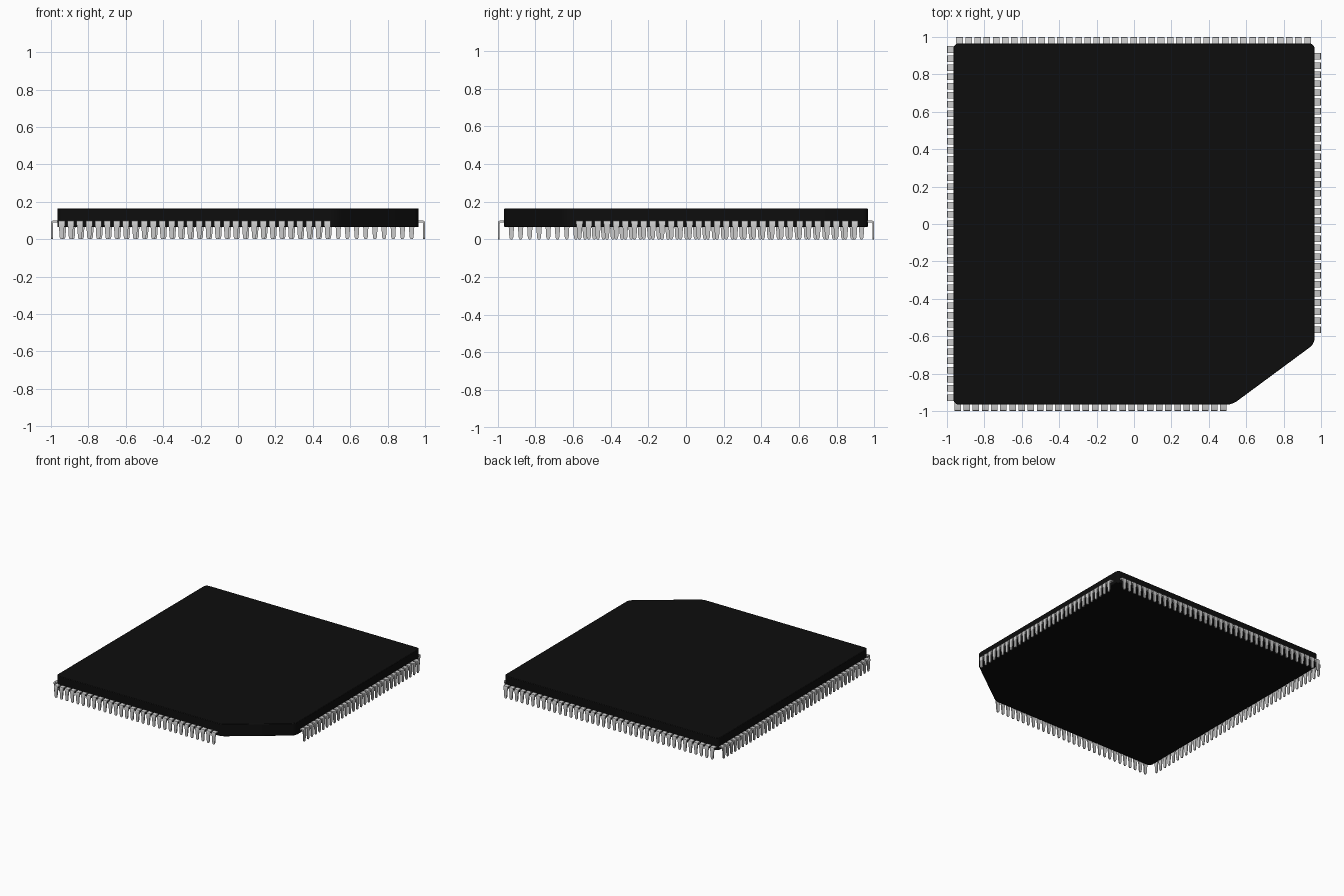
import bpy, bmesh, math
from mathutils import Matrix, Vector

if "Cube" in bpy.data.objects:
    bpy.data.objects.remove(bpy.data.objects["Cube"])


def finish(bm, name, mat=None):
    bmesh.ops.recalc_face_normals(bm, faces=bm.faces)
    me = bpy.data.meshes.new(name)
    bm.to_mesh(me)
    bm.free()
    ob = bpy.data.objects.new(name, me)
    bpy.context.collection.objects.link(ob)
    if mat:
        me.materials.append(mat)
    bpy.context.view_layer.objects.active = ob
    ob.select_set(True)
    bpy.ops.object.shade_smooth_by_angle(angle=math.radians(35))
    ob.select_set(False)
    return ob


black = bpy.data.materials.new("black_plastic")
black.diffuse_color = (0.004, 0.004, 0.004, 1)
black.use_nodes = True
black.node_tree.nodes["Principled BSDF"].inputs["Base Color"].default_value = black.diffuse_color

# package body: square slab with one cut corner and rounded vertical edges
E = 0.966
outline = [(-E, -E), (0.525, -E), (E, -0.64), (E, E), (-E, E)]
bm = bmesh.new()
face = bm.faces.new([bm.verts.new((x, y, 0.065)) for x, y in outline])
ext = bmesh.ops.extrude_face_region(bm, geom=[face])
top = [v for v in ext["geom"] if isinstance(v, bmesh.types.BMVert)]
bmesh.ops.translate(bm, verts=top, vec=(0, 0, 0.1))
upright = [e for e in bm.edges if abs(e.verts[0].co.z - e.verts[1].co.z) > 0.05]
bmesh.ops.bevel(bm, geom=upright, offset=0.03, segments=5, profile=0.5,
                affect='EDGES')
body = finish(bm, "package_body", black)
edge = body.modifiers.new("edge_round", 'BEVEL')
edge.width = 0.004
edge.segments = 2
edge.limit_method = 'ANGLE'
edge.angle_limit = math.radians(60)

# pin sections: outer (r, z), inner (r, z), half width
PIN = [
    ((0.950, 0.099), (0.950, 0.089), 0.0175),
    ((0.991, 0.099), (0.987, 0.089), 0.0175),
    ((0.996, 0.097), (0.989, 0.087), 0.0175),
    ((0.999, 0.092), (0.990, 0.084), 0.0175),
    ((0.999, 0.072), (0.990, 0.072), 0.0170),
    ((0.999, 0.060), (0.990, 0.060), 0.0135),
    ((0.999, 0.014), (0.990, 0.014), 0.0110),
    ((0.999, 0.005), (0.990, 0.005), 0.0085),
    ((0.999, 0.000), (0.990, 0.000), 0.0045),
]


def pin_row(name, angle, first, last, count):
    """Row of bent pins; made facing +x, then turned to its side."""
    bm = bmesh.new()
    rot = Matrix.Rotation(math.radians(angle), 3, 'Z')
    for i in range(count):
        c = first + (last - first) * i / (count - 1)
        rings = []
        for (ro, zo), (ri, zi), w in PIN:
            pts = [(ro, c - w, zo), (ro, c + w, zo), (ri, c + w, zi), (ri, c - w, zi)]
            rings.append([bm.verts.new(rot @ Vector(p)) for p in pts])
        for a, b in zip(rings, rings[1:]):
            for k in range(4):
                n = (k + 1) % 4
                bm.faces.new((a[k], a[n], b[n], b[k]))
        bm.faces.new(rings[0])
        bm.faces.new(rings[-1])
    return finish(bm, name)


# the two full rows and the two rows shortened by the cut corner
pin_row("right_pins", 0, -0.566, 0.896, 31)
pin_row("back_pins", 90, -0.928, 0.933, 39)
pin_row("left_pins", 180, -0.933, 0.928, 39)
pin_row("front_pins", -90, -0.943, 0.478, 30)
